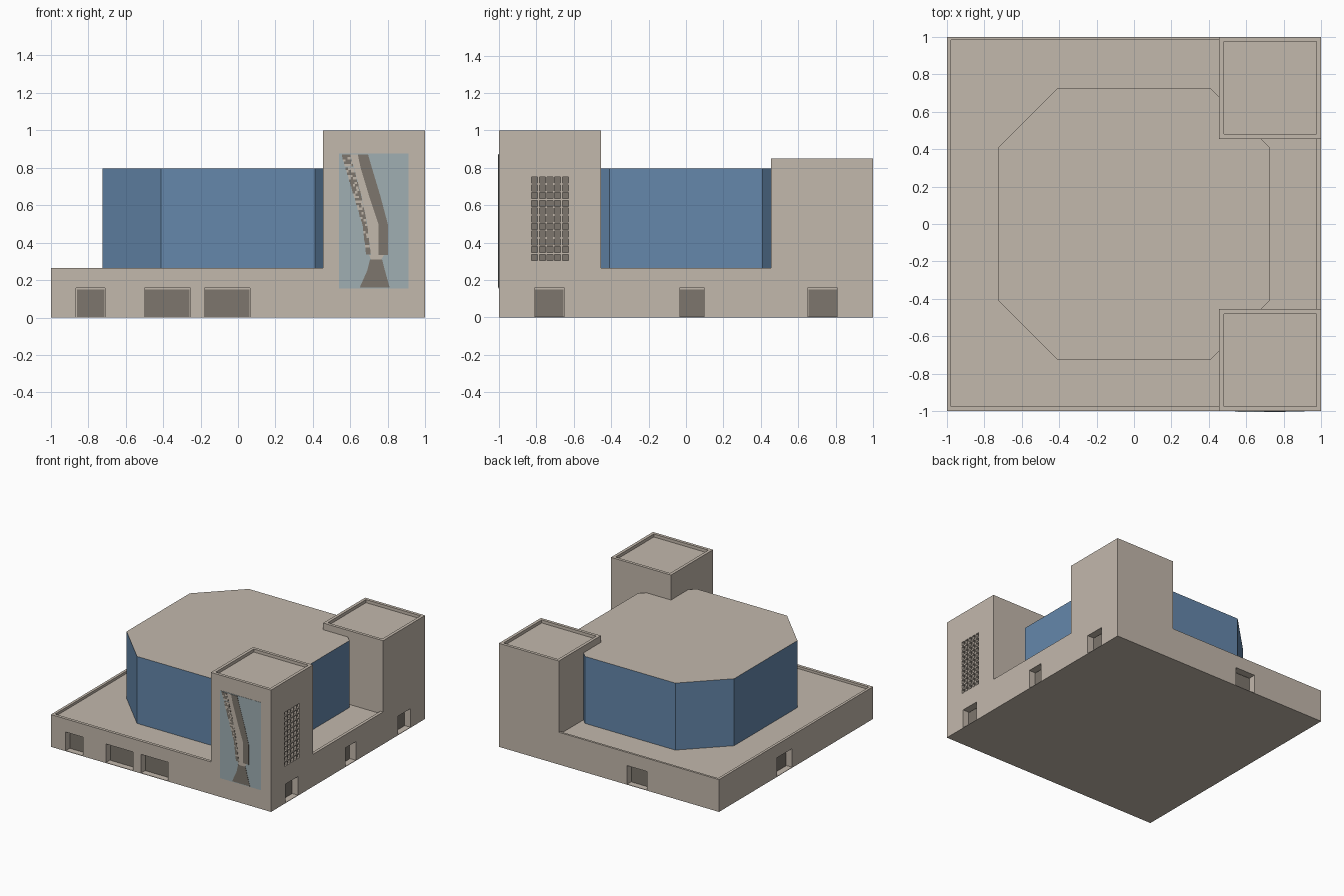
import bpy, bmesh, random
from mathutils import Matrix, Vector

random.seed(4)
if "Cube" in bpy.data.objects:
    bpy.data.objects.remove(bpy.data.objects["Cube"], do_unlink=True)


def material(name, r, g, b):
    m = bpy.data.materials.new(name)
    m.use_nodes = True
    m.diffuse_color = (r, g, b, 1)
    m.node_tree.nodes["Principled BSDF"].inputs["Base Color"].default_value = (r, g, b, 1)
    return m


STONE = material("beige stone", .545, .48, .413)
BLUE = material("blue cladding", .13, .245, .41)
TEAL = material("pale teal", .35, .43, .45)
DARK = material("dark taupe", .205, .181, .153)


def finish(bm, name, *mats):
    bmesh.ops.recalc_face_normals(bm, faces=bm.faces)
    mesh = bpy.data.meshes.new(name)
    bm.to_mesh(mesh)
    bm.free()
    for m in mats:
        mesh.materials.append(m)
    ob = bpy.data.objects.new(name, mesh)
    bpy.context.collection.objects.link(ob)
    return ob


def boxes(name, mat, *bounds):
    """One object made of boxes, each given as x, y and z ranges."""
    bm = bmesh.new()
    for rng in bounds:
        mid = Vector([(a + b) / 2 for a, b in rng])
        size = Vector([b - a for a, b in rng])
        bmesh.ops.create_cube(bm, size=1, matrix=Matrix.Translation(mid) @ Matrix.Diagonal(size.to_4d()))
    return finish(bm, name, mat)


def prism(name, outline, to_point, depth, *mats):
    """Extrude a flat outline along a vector."""
    bm = bmesh.new()
    face = bm.faces.new([bm.verts.new(to_point(p)) for p in outline])
    ext = bmesh.ops.extrude_face_region(bm, geom=[face], use_keep_orig=True)["geom"]
    bmesh.ops.translate(bm, vec=depth, verts=[v for v in ext if isinstance(v, bmesh.types.BMVert)])
    return finish(bm, name, *mats)


def cut(target, *cutters):
    """Subtract the cutters, then remove them."""
    for c in cutters:
        mod = target.modifiers.new("cut", "BOOLEAN")
        mod.operation, mod.solver, mod.object = "DIFFERENCE", "EXACT", c
        c.hide_render = True
    bpy.context.view_layer.update()
    graph = bpy.context.evaluated_depsgraph_get()
    mesh = bpy.data.meshes.new_from_object(target.evaluated_get(graph))
    target.modifiers.clear()
    target.data = mesh
    for c in cutters:
        bpy.data.objects.remove(c, do_unlink=True)


BASE_TOP, ROOF, INNER = .265, .245, .455

# Base block with a sunken roof behind its parapet
base = boxes("base_block", STONE, ((-1, 1), (-1, 1), (0, BASE_TOP)))
main_roof = boxes("roof_cutter", STONE, ((-.978, INNER), (-.975, .982), (ROOF, .4)))
side_roof = boxes("side_roof_cutter", STONE, ((.4, .975), (-INNER, INNER), (ROOF, .4)))


# Doorways: a recess and a dark door at its back, on any of the four walls
def wall_box(side, span, inner, outer, z):
    axis, sign = side
    across = tuple(sorted((sign * inner, sign * outer)))
    return (across, span, z) if axis == "x" else (span, across, z)


FRONT, BACK, LEFT, RIGHT = ("y", -1), ("y", 1), ("x", 1), ("x", -1)
DOORS = [(FRONT, (-.865, -.71)), (FRONT, (-.5, -.255)), (FRONT, (-.18, .065)),
         (LEFT, (-.81, -.65)), (LEFT, (-.035, .1)), (LEFT, (.65, .81)),
         (BACK, (-.345, -.165)), (RIGHT, (.05, .25))]
doorways = boxes("doorway_cutter", STONE,
                 *[wall_box(s, span, .94, 1.02, (.004, .157)) for s, span in DOORS])
cut(base, main_roof, side_roof, doorways)
boxes("doors", DARK,
      *[wall_box(s, (a + .004, b - .004), .935, .948, (.004, .15)) for s, (a, b) in DOORS])


# Corner towers with sunken roofs
def tower(name, y, top):
    ob = boxes(name, STONE, ((INNER, 1), y, (BASE_TOP, top)))
    rim = .025
    cut(ob, boxes("tower_cutter", STONE,
                  ((INNER + rim, 1 - rim), (y[0] + rim, y[1] - rim), (top - .025, top + .1))))
    return ob


front_tower = tower("front_tower", (-1, -INNER), 1)
tower("back_tower", (INNER, 1), .85)

# Grid of small square openings in the side of the front tower
PITCH, CELL, STEP = .041, .032, .0413
cells = [((.975, 1.02), (y, y + CELL), (z, z + CELL))
         for y in [-.825 + PITCH * i for i in range(5)]
         for z in [.305 + STEP * j for j in range(11)]]
cut(front_tower, boxes("vent_cutter", STONE, *cells))
boxes("vent_backing", DARK, ((.97, .98), (-.83, -.62), (.3, .76)))

# Octagonal hall with blue walls and a stone roof
A, B = .725, .41
octagon = [(B, -A), (A, -B), (A, B), (B, A), (-B, A), (-A, B), (-A, -B), (-B, -A)]
hall = prism("octagonal_hall", octagon, lambda p: (p[0], p[1], .2), (0, 0, .595), BLUE, STONE)
for f in hall.data.polygons:
    f.material_index = int(abs(f.normal.z) > .5)

# Mural of a falling stream on the front tower
boxes("mural_panel", TEAL, ((.54, .91), (-1.002, -.998), (.155, .875)))


def mural_piece(name, outline, mat):
    prism(name, outline, lambda p: (p[0], -1.001, p[1]), (0, -.003, 0), mat)


# Rows of the stream: height, then outer, pale, dark and far edges
STREAM = [(.87, .555, .6, .64, .695), (.8, .575, .62, .655, .715), (.65, .62, .66, .70, .76),
          (.5, .665, .69, .75, .80), (.335, .685, .71, .75, .80)]


def band(left, right):
    return [(r[left], r[0]) for r in STREAM] + [(r[right], r[0]) for r in reversed(STREAM)]


mural_piece("pale_stream", band(2, 3), STONE)
mural_piece("dark_stream", band(3, 4), DARK)
mural_piece("stream_pool", [(.705, .31), (.77, .31), (.785, .25), (.81, .16), (.65, .16), (.69, .25)], DARK)
mural_piece("stream_gap", [(.70, .335), (.78, .335), (.765, .31), (.71, .31)], STONE)

# Speckled spray along the near edge of the stream
spray = {DARK: [], STONE: []}
DOT = .0125
for upper, lower in zip(STREAM, STREAM[1:]):
    z = upper[0]
    while z > lower[0] + DOT:
        t = (upper[0] - z) / (upper[0] - lower[0])
        x = upper[1] + t * (lower[1] - upper[1])
        end = upper[2] + t * (lower[2] - upper[2])
        while x < end:
            mat = DARK if random.random() < .6 else STONE
            spray[mat].append(((x, min(x + DOT, end)), (-1.004, -1.001), (z - DOT, z)))
            x += DOT
        z -= DOT
boxes("dark_spray", DARK, *spray[DARK])
boxes("pale_spray", STONE, *spray[STONE])
